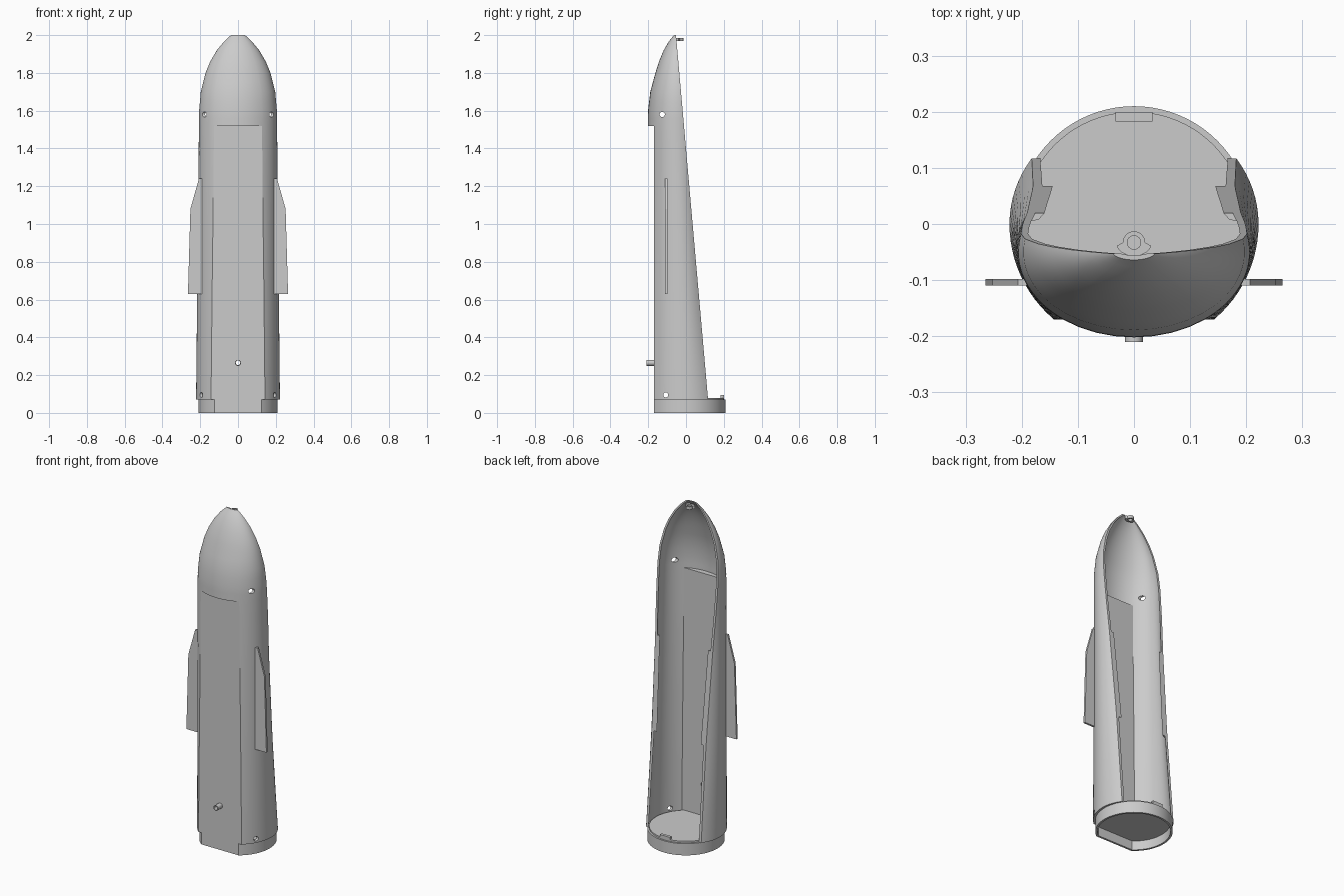
import bpy, bmesh
from math import sin, cos, pi, acos, asin

cube = bpy.data.objects.get("Cube")
if cube:
    bpy.data.objects.remove(cube)

# Single plain grey
grey = bpy.data.materials.new("plain_grey")
grey.use_nodes = True
grey.diffuse_color = (0.6, 0.6, 0.6, 1)
grey.node_tree.nodes["Principled BSDF"].inputs["Base Color"].default_value = (0.6, 0.6, 0.6, 1)

FLAT = -0.17      # y of the flat front panel
LEDGE = 1.52      # height where the rounded nose overhangs the panel
WALL = 0.012

# z, half width, front depth, rear depth, centre y
KEYS = [(0.07, .222, .222, .205, 0), (0.65, .216, .194, .155, -.02),
        (1.2, .21, .167, .135, -.039), (1.52, .207, .152, .16, -.05),
        (1.6, .206, .151, .15, -.05), (1.7, .197, .139, .14, -.05),
        (1.8, .172, .112, .11, -.05), (1.86, .147, .093, .09, -.05),
        (1.92, .112, .068, .07, -.05), (1.965, .075, .042, .04, -.05),
        (2.0, .038, .014, .014, -.05)]


def section(z):
    for lo, hi in zip(KEYS, KEYS[1:]):
        if z <= hi[0]:
            f = max(0, (z - lo[0]) / (hi[0] - lo[0]))
            return [p + (q - p) * f for p, q in zip(lo[1:], hi[1:])]
    return KEYS[-1][1:]


def finish(bm, name):
    bmesh.ops.remove_doubles(bm, verts=bm.verts, dist=1e-5)
    bmesh.ops.recalc_face_normals(bm, faces=bm.faces)
    mesh = bpy.data.meshes.new(name)
    bm.to_mesh(mesh)
    bm.free()
    mesh.materials.append(grey)
    ob = bpy.data.objects.new(name, mesh)
    bpy.context.collection.objects.link(ob)
    return ob


def smooth(ob):
    bpy.ops.object.select_all(action='DESELECT')
    ob.select_set(True)
    bpy.context.view_layer.objects.active = ob
    bpy.ops.object.shade_smooth_by_angle(angle=pi / 6)


def arc_ring(z, inset, clamp, part="all"):
    """Open cross-section ending on the slanted cut plane at both sides."""
    a, b, rear, c = section(z)
    a, b, rear = [max(d - inset, d * 0.4) for d in (a, b, rear)]
    front = FLAT + min(inset, WALL)
    corner = acos(min(1, (c - front) / b)) if z < LEDGE + 0.02 else 0.66
    cut = 0.116 - (z - 0.08) * 0.088
    s = max(-1, min(1, (cut - c) / rear if cut > c else (cut - c) / b))
    end = pi / 2 + asin(s)
    if part == "edge":
        ts = [end - 0.12 + 0.03 * i for i in range(5)]
    else:
        side = [corner + (end - corner) * i / 20 for i in range(21)]
        mid = [corner * (i / 4 - 1) for i in range(1, 8)]
        ts = [-t for t in reversed(side)] + mid + side
    pts = []
    for t in ts:
        y = c - cos(t) * (b if cos(t) > 0 else rear)
        pts.append((a * sin(t), max(y, front) if clamp else y, z))
    return pts


def skin(name, outer, inner, mirror=1):
    """Closed wall between two stacks of open sections."""
    bm = bmesh.new()
    grids = [[[bm.verts.new((p[0] * mirror, p[1], p[2])) for p in r] for r in g]
             for g in (outer, inner)]
    o, n = grids
    rows, cols = len(o), len(o[0])
    for g in grids:
        for k in range(rows - 1):
            for i in range(cols - 1):
                bm.faces.new((g[k][i], g[k][i + 1], g[k + 1][i + 1], g[k + 1][i]))
    for k in range(rows - 1):
        for i in (0, -1):
            bm.faces.new((o[k][i], o[k + 1][i], n[k + 1][i], n[k][i]))
    for k in (0, -1):
        for i in range(cols - 1):
            bm.faces.new((o[k][i], o[k][i + 1], n[k][i + 1], n[k][i]))
    return finish(bm, name)


def prism(name, outline, lo, hi, place, hole=None):
    """Extruded outline, optionally with a matching hole loop."""
    bm = bmesh.new()
    loops = [[[bm.verts.new(place(u, v, w)) for u, v in pts] for w in (lo, hi)]
             for pts in ([outline, hole] if hole else [outline])]
    for low, high in loops:
        for i in range(len(low)):
            bm.faces.new((low[i - 1], low[i], high[i], high[i - 1]))
    for e in (0, 1):
        if hole:
            p, q = loops[0][e], loops[1][e]
            for i in range(len(p)):
                bm.faces.new((p[i - 1], p[i], q[i], q[i - 1]))
        else:
            bm.faces.new(loops[0][e])
    return finish(bm, name)


def circle(r, cx=0, cy=0, n=24):
    return [(cx + r * cos(2 * pi * i / n), cy + r * sin(2 * pi * i / n)) for i in range(n)]


def d_shape(r, front, n=64):
    start = asin(front / r)
    sweep = pi - 2 * start
    return [(r * cos(start + sweep * i / n), r * sin(start + sweep * i / n)) for i in range(n + 1)]


def along_z(u, v, w): return (u, v, w)
def along_y(u, v, w): return (u, w, v)
def along_x(u, v, w): return (w, u, v)


# Half shell with flat front panel and overhanging nose
body_z = [0.07 + (LEDGE - 0.07) * i / 16 for i in range(17)]
nose_z = [LEDGE, 1.56, 1.6, 1.65, 1.7, 1.75, 1.8, 1.83, 1.86, 1.89, 1.92, 1.945, 1.965, 1.985, 2.0]
outer = [arc_ring(z, 0, True) for z in body_z] + [arc_ring(z, 0, False) for z in nose_z]
lift = lambda z: z + WALL if z == LEDGE else z
body_z[-1] = LEDGE
inner = ([arc_ring(lift(z), WALL, True) for z in body_z]
         + [arc_ring(lift(z), WALL, False) for z in nose_z])
shell = skin("half_shell", outer, inner)

# Drilled side holes and front tube opening
cutters = [prism("upper_hole_cutter", circle(.014, -.126, 1.58), -.4, .4, along_x),
           prism("lower_hole_cutter", circle(.013, -.107, .095), -.4, .4, along_x),
           prism("front_hole_cutter", circle(.012, 0, .265), -.3, -.1, along_y)]
bpy.context.view_layer.objects.active = shell
for cutter in cutters:
    cutter.hide_render = True
    mod = shell.modifiers.new("hole", 'BOOLEAN')
    mod.operation = 'DIFFERENCE'
    mod.object = cutter
    bpy.ops.object.modifier_apply(modifier=mod.name)
    bpy.data.objects.remove(cutter)
smooth(shell)

# Base collar, open underneath, and the floor disc
smooth(prism("base_collar", d_shape(.21, FLAT), 0, .07, along_z, d_shape(.198, FLAT + WALL)))
smooth(prism("floor_disc", d_shape(.2, FLAT + .01), .055, .08, along_z))

# Floor catch at the back
prism("floor_catch", [(-.033, .183), (.033, .183), (.033, .2), (-.033, .2)], .075, .095, along_z)

# Front tube
smooth(prism("front_tube", circle(.016, 0, .265), -.21, -.158, along_y, circle(.012, 0, .265)))

# Pierced lug at the nose tip
lug = [(.02 * cos(t), -.033 + .02 * sin(t)) if sin(t) > -.1
       else (.032 * cos(t), -.033 + .024 * sin(t))
       for t in [2 * pi * i / 24 for i in range(24)]]
smooth(prism("tip_lug", lug, 1.968, 1.986, along_z, circle(.012, 0, -.033)))

# Side fins and inner edge rails
rail_z = [0.63 + 0.55 * i / 8 for i in range(9)]
for side, label in ((1, "left"), (-1, "right")):
    fin = [(side * x, z) for x, z in ((.188, .63), (.265, .63), (.252, 1.08), (.207, 1.24), (.188, 1.24))]
    prism(label + "_fin", fin, -.11, -.098, along_y)
    rail = skin(label + "_edge_rail", [arc_ring(z, .01, False, "edge") for z in rail_z],
                [arc_ring(z, .024, False, "edge") for z in rail_z], side)
    smooth(rail)
